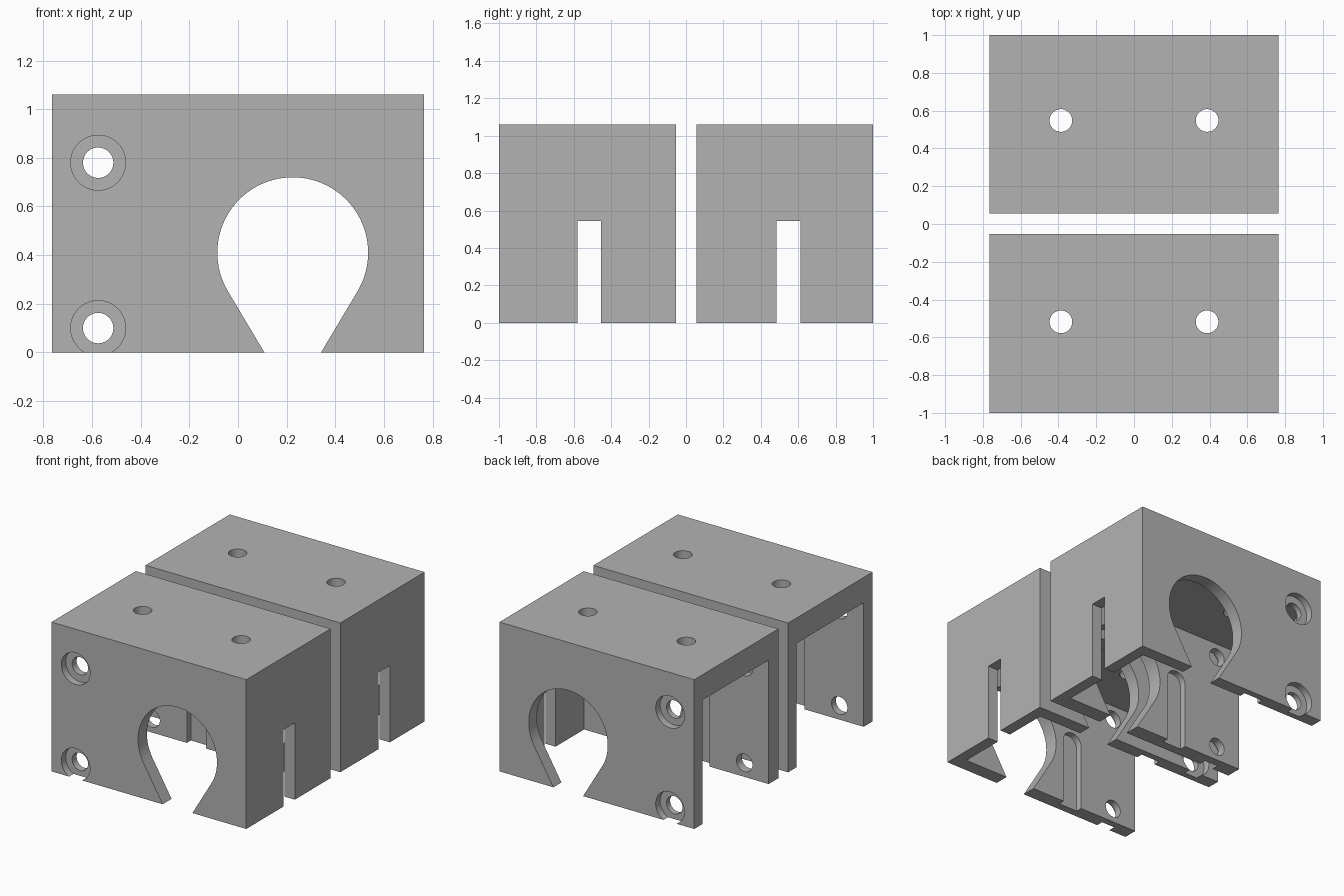
import bpy, bmesh, math
from mathutils import Vector

old = bpy.data.objects.get("Cube")
if old:
    bpy.data.objects.remove(old, do_unlink=True)

grey = bpy.data.materials.new("plain grey")
grey.use_nodes = True
GREY = (0.45, 0.45, 0.45, 1)
grey.diffuse_color = GREY
grey.node_tree.nodes["Principled BSDF"].inputs["Base Color"].default_value = GREY

HALF_X, HEIGHT = 0.765, 1.06
WALL, ROOF = 0.08, 0.18
SLOT_TOP = 0.545


def prism(name, points, vector):
    """Extrude a closed 3D outline along a vector."""
    bm = bmesh.new()
    face = bm.faces.new([bm.verts.new(p) for p in points])
    new = bmesh.ops.extrude_face_region(bm, geom=[face])["geom"]
    bmesh.ops.translate(bm, vec=Vector(vector),
                        verts=[v for v in new if isinstance(v, bmesh.types.BMVert)])
    bmesh.ops.recalc_face_normals(bm, faces=bm.faces)
    mesh = bpy.data.meshes.new(name)
    bm.to_mesh(mesh)
    bm.free()
    mesh.materials.append(grey)
    obj = bpy.data.objects.new(name, mesh)
    bpy.context.collection.objects.link(obj)
    return obj


def box(name, x0, x1, y0, y1, z0, z1):
    return prism(name, [(x0, y0, z0), (x1, y0, z0), (x1, y1, z0), (x0, y1, z0)],
                 (0, 0, z1 - z0))


def arc(cx, cz, r, start, end, steps):
    """Points of an arc, angles in degrees."""
    angles = [math.radians(start + (end - start) * i / steps) for i in range(steps + 1)]
    return [(cx + r * math.cos(a), cz + r * math.sin(a)) for a in angles]


def along_y(name, outline, y0, y1):
    """Cutter with an x-z outline running along y."""
    return prism(name, [(x, y0, z) for x, z in outline], (0, y1 - y0, 0))


def cut(target, cutter):
    cutter.hide_render = True
    mod = target.modifiers.new("cut", 'BOOLEAN')
    mod.operation = 'DIFFERENCE'
    mod.solver = 'EXACT'
    mod.object = cutter
    bpy.context.view_layer.objects.active = target
    bpy.ops.object.modifier_apply(modifier=mod.name)
    bpy.data.objects.remove(cutter, do_unlink=True)


def circle(cx, cz, r):
    return arc(cx, cz, r, 0, 360, 48)[:-1]


def bracket(name, y0, y1, in0, in1, mid):
    """Block from y0 to y1, hollow from in0 to in1, slot and roof holes at mid."""
    body = box(name, -HALF_X, HALF_X, y0, y1, 0, HEIGHT)
    # hollow, open below and on the right
    cut(body, box("hollow", -1, HALF_X - WALL, in0, in1, -0.1, HEIGHT - ROOF))
    # slot in the side wall
    cut(body, box("side_slot", 0.6, 1, mid - 0.063, mid + 0.063, -0.1, SLOT_TOP))
    # keyhole with a narrowing mouth
    keyhole = [(0.282, -0.1)] + arc(0.225, 0.41, 0.31, -30, 210, 64) + [(0.168, -0.1)]
    keyhole = [(0.052 + 0.23, -0.1)] + keyhole[1:-1] + [(0.168, -0.1)]
    cut(body, along_y("keyhole", keyhole, y0 - 0.1, y1 + 0.1))
    # screw holes with counterbores on the outer faces
    for z in (0.78, 0.1):
        cut(body, along_y("screw_hole", circle(-0.575, z, 0.0625), y0 - 0.1, y1 + 0.1))
        for a, b in ((y0 - 0.1, y0 + 0.05), (y1 - 0.05, y1 + 0.1)):
            cut(body, along_y("counterbore", circle(-0.575, z, 0.113), a, b))
    # round-topped grooves inside both plates
    r = 0.075
    groove = [(-0.225 + r, -0.1)] + arc(-0.225, SLOT_TOP - r, r, 0, 180, 24) \
        + [(-0.225 - r, -0.1)]
    cut(body, along_y("groove", groove, in0 - 0.045, in1 + 0.045))
    # roof holes
    for x in (-0.387, 0.387):
        ring = [(px, py, HEIGHT - ROOF - 0.1) for px, py in circle(x, mid, 0.06)]
        cut(body, prism("roof_hole", ring, (0, 0, 0.5)))
    bpy.ops.object.select_all(action='DESELECT')
    body.select_set(True)
    bpy.context.view_layer.objects.active = body
    bpy.ops.object.shade_smooth_by_angle(angle=math.radians(30))


bracket("front_bracket", -1, -0.053, -0.9, -0.145, -0.518)
bracket("back_bracket", 0.055, 1, 0.165, 0.91, 0.548)
